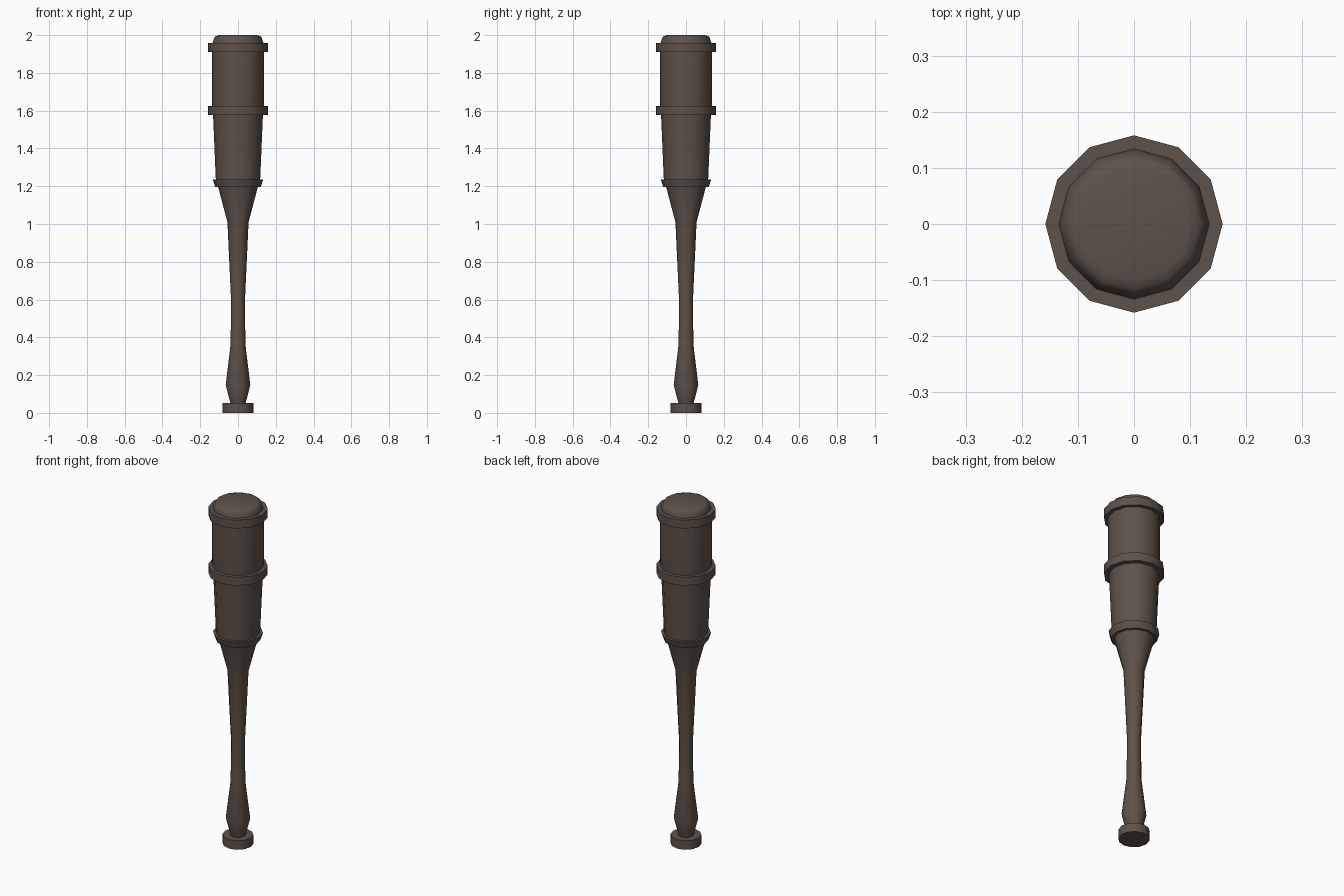
import bpy
import bmesh
import math

if "Cube" in bpy.data.objects:
    bpy.data.objects.remove(bpy.data.objects["Cube"])

SIDES = 12

wood = bpy.data.materials.new("dark brown wood")
wood.diffuse_color = (0.11, 0.084, 0.067, 1)
wood.use_nodes = True
wood.node_tree.nodes["Principled BSDF"].inputs["Base Color"].default_value = wood.diffuse_color


def turned(name, profile, angle=35):
    """Solid of revolution from (radius, z) points, capped at both ends."""
    bm = bmesh.new()
    rings = []
    for r, z in profile:
        rings.append([bm.verts.new((r * math.cos(2 * math.pi * i / SIDES),
                                    r * math.sin(2 * math.pi * i / SIDES), z))
                      for i in range(SIDES)])
    for low, high in zip(rings, rings[1:]):
        for i in range(SIDES):
            j = (i + 1) % SIDES
            bm.faces.new((low[i], low[j], high[j], high[i]))
    bm.faces.new(rings[0][::-1])
    bm.faces.new(rings[-1])
    mesh = bpy.data.meshes.new(name)
    bm.to_mesh(mesh)
    bm.free()
    mesh.materials.append(wood)
    obj = bpy.data.objects.new(name, mesh)
    bpy.context.collection.objects.link(obj)
    bpy.ops.object.select_all(action='DESELECT')
    obj.select_set(True)
    bpy.context.view_layer.objects.active = obj
    bpy.ops.object.shade_smooth_by_angle(angle=math.radians(angle))
    return obj


# Knob at the foot of the grip
turned("knob", [(0.082, 0), (0.082, 0.052)])

# Grip and flaring neck
turned("handle", [(0.04, 0.05), (0.065, 0.148), (0.039, 0.365), (0.037, 0.6),
                  (0.056, 1.01), (0.106, 1.2)])

# Barrel with rounded tip
turned("barrel", [(0.116, 1.2), (0.132, 1.58), (0.137, 1.625), (0.137, 1.93)])
turned("tip", [(0.134, 1.93), (0.134, 1.96), (0.125, 1.987), (0.117, 1.995), (0.1, 2.0)], 60)

# Raised bands
turned("lower_band", [(0.12, 1.195), (0.133, 1.235)])
for name, z in (("middle_band", 1.577), ("top_band", 1.91)):
    turned(name, [(0.158, z), (0.158, z + 0.049)])
